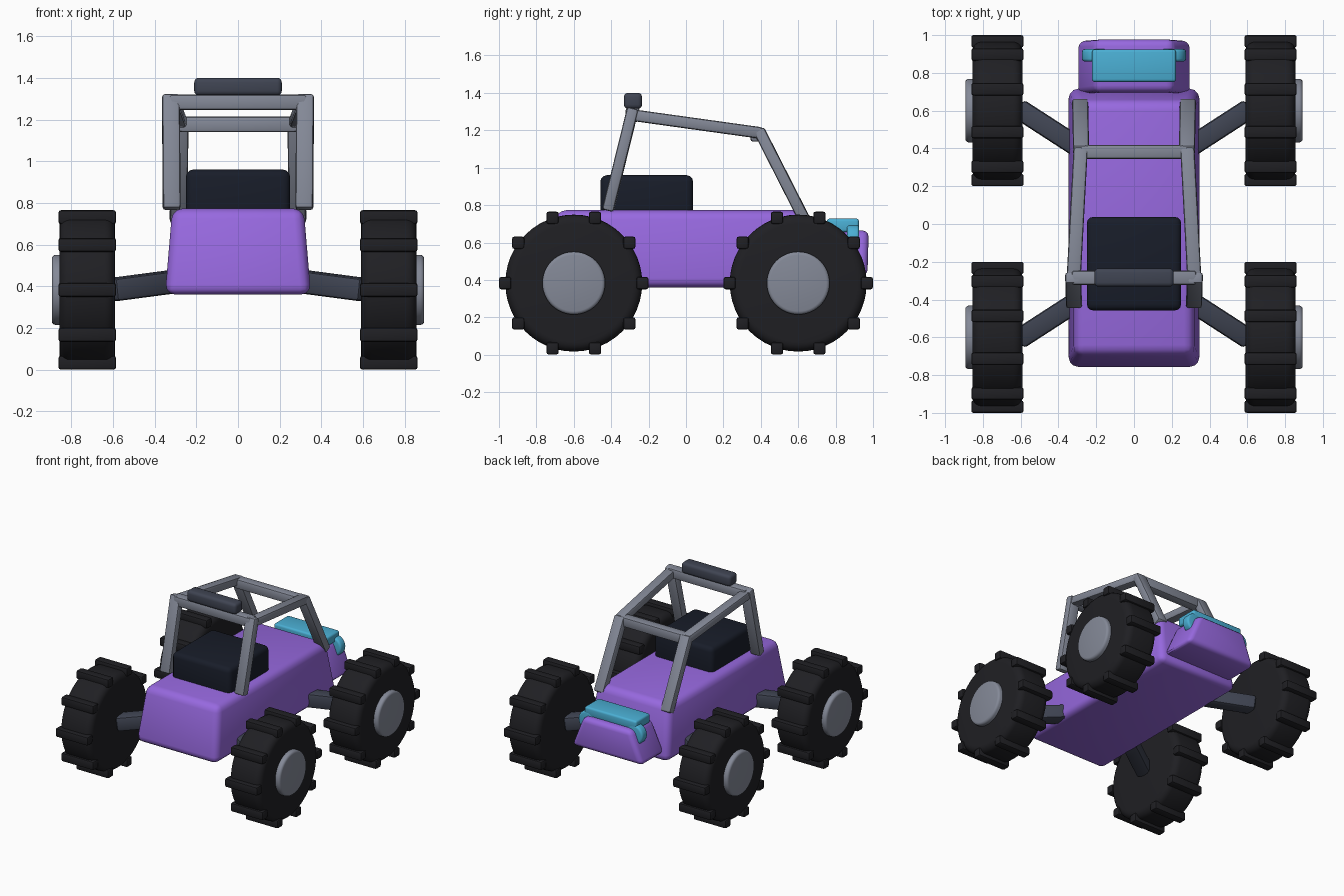
import bpy, bmesh, math
from mathutils import Vector, Matrix

if "Cube" in bpy.data.objects:
    bpy.data.objects.remove(bpy.data.objects["Cube"])


def material(name, rgb):
    m = bpy.data.materials.new(name)
    m.diffuse_color = (*rgb, 1)
    m.use_nodes = True
    m.node_tree.nodes["Principled BSDF"].inputs["Base Color"].default_value = m.diffuse_color
    return m


PURPLE = material("purple paint", (0.31, 0.14, 0.74))
CYAN = material("cyan trim", (0.07, 0.43, 0.66))
RUBBER = material("rubber", (0.014, 0.014, 0.017))
STEEL = material("steel", (0.23, 0.25, 0.31))
SLATE = material("slate", (0.05, 0.058, 0.085))
NAVY = material("navy", (0.009, 0.012, 0.022))


def finish(bm, name, mat, bevel=0.0, segments=3, min_angle=0.5):
    """Bevel the sharp edges, then make a smooth shaded object."""
    if bevel:
        edges = [e for e in bm.edges if e.calc_face_angle(0) > min_angle]
        bmesh.ops.bevel(bm, geom=edges, offset=bevel, segments=segments,
                        profile=0.5, affect='EDGES', clamp_overlap=True)
    bmesh.ops.recalc_face_normals(bm, faces=bm.faces)
    me = bpy.data.meshes.new(name)
    bm.to_mesh(me)
    bm.free()
    me.materials.append(mat)
    ob = bpy.data.objects.new(name, me)
    bpy.context.collection.objects.link(ob)
    bpy.ops.object.select_all(action='DESELECT')
    ob.select_set(True)
    bpy.context.view_layer.objects.active = ob
    bpy.ops.object.shade_smooth_by_angle(angle=math.radians(40))
    return ob


def box(name, x, y, z, mat, bevel, top_x=None, top_y=None):
    """Box from (min, max) ranges; the top may have its own ranges."""
    bm = bmesh.new()
    bmesh.ops.create_cube(bm, size=1)
    for v in bm.verts:
        up = v.co.z > 0
        rx = top_x if up and top_x else x
        ry = top_y if up and top_y else y
        v.co = (rx[v.co.x > 0], ry[v.co.y > 0], z[up])
    return finish(bm, name, mat, bevel)


def bar(name, a, b, width, depth, mat, bevel=0.014):
    """Rectangular bar between two points; width lies level."""
    a, b = Vector(a), Vector(b)
    d = (b - a).normalized()
    side = d.cross(Vector((0, 0, 1))).normalized()
    rot = Matrix((side, d, side.cross(d))).transposed().to_4x4()
    bm = bmesh.new()
    bmesh.ops.create_cube(bm, size=1)
    bmesh.ops.scale(bm, vec=(width, (b - a).length, depth), verts=bm.verts)
    bmesh.ops.transform(bm, matrix=Matrix.Translation((a + b) / 2) @ rot,
                        verts=bm.verts)
    return finish(bm, name, mat, bevel, 2)


def disc(name, centre, radius, depth, axis, mat, bevel, segments=3):
    """Cylinder along the x or y axis with rounded rims."""
    bm = bmesh.new()
    bmesh.ops.create_cone(bm, cap_ends=True, segments=48, radius1=radius,
                          radius2=radius, depth=depth)
    rot = Matrix.Rotation(math.pi / 2, 4, 'Y' if axis == 'X' else 'X')
    bmesh.ops.transform(bm, matrix=Matrix.Translation(centre) @ rot,
                        verts=bm.verts)
    return finish(bm, name, mat, bevel, segments)


# Body, nose and seat block
box("body", (-.35, .35), (-.765, .725), (.36, .773), PURPLE, .05,
    (-.315, .315), (-.69, .65))
box("nose", (-.305, .305), (.685, .97), (.42, .665), PURPLE, .035,
    (-.205, .205), (.70, .977))
box("seat", (-.25, .25), (-.458, .038), (.70, .96), NAVY, .035)

# Cyan rear plate and lamps set in the nose shoulders
box("rear_plate", (-.222, .222), (.752, .925), (.655, .728), CYAN, .015)

# Cage cross bars and light bar
bar("front_cross_bar", (-.33, -.285, 1.283), (.33, -.285, 1.283), .075, .075, STEEL)
bar("rear_cross_bar", (-.285, .382, 1.177), (.285, .382, 1.177), .075, .075, STEEL)
box("light_bar", (-.21, .21), (-.332, -.235), (1.315, 1.4), SLATE, .022)

for s, side in ((-1, "left"), (1, "right")):
    disc(f"{side}_lamp", (s * .2, .893, .62), .075, .066, 'Y', CYAN, .015)
    # Cage side tubes
    bar(f"{side}_front_post", (s * .318, -.418, .77), (s * .322, -.283, 1.318),
        .085, .062, STEEL)
    bar(f"{side}_roof_rail", (s * .32, -.30, 1.283), (s * .282, .405, 1.185),
        .075, .062, STEEL)
    bar(f"{side}_rear_post", (s * .285, .64, .71), (s * .28, .388, 1.205),
        .085, .062, STEEL)

    for t, end in ((-1, "front"), (1, "rear")):
        label = f"{end}_{side}"
        cy, cz = t * .6, .383
        # Suspension arm
        bar(f"{label}_arm", (s * .61, t * .61, .383), (s * .2, t * .345, .437),
            .11, .11, SLATE, .02)
        # Tyre and hub
        disc(f"{label}_tyre", (s * .723, cy, cz), .366, .266, 'X', RUBBER, .05, 5)
        disc(f"{label}_hub", (s * .815, cy, cz), .168, .156, 'X', STEEL, .018)
        # Ten tread lugs
        bm = bmesh.new()
        for i in range(10):
            a = i * math.tau / 10
            pos = (s * .723, cy + .367 * math.cos(a), cz + .367 * math.sin(a))
            bmesh.ops.create_cube(bm, size=1, matrix=Matrix.Translation(pos)
                                  @ Matrix.Diagonal((.277, .066, .066, 1)))
        finish(bm, f"{label}_tread", RUBBER, .012, 2)
